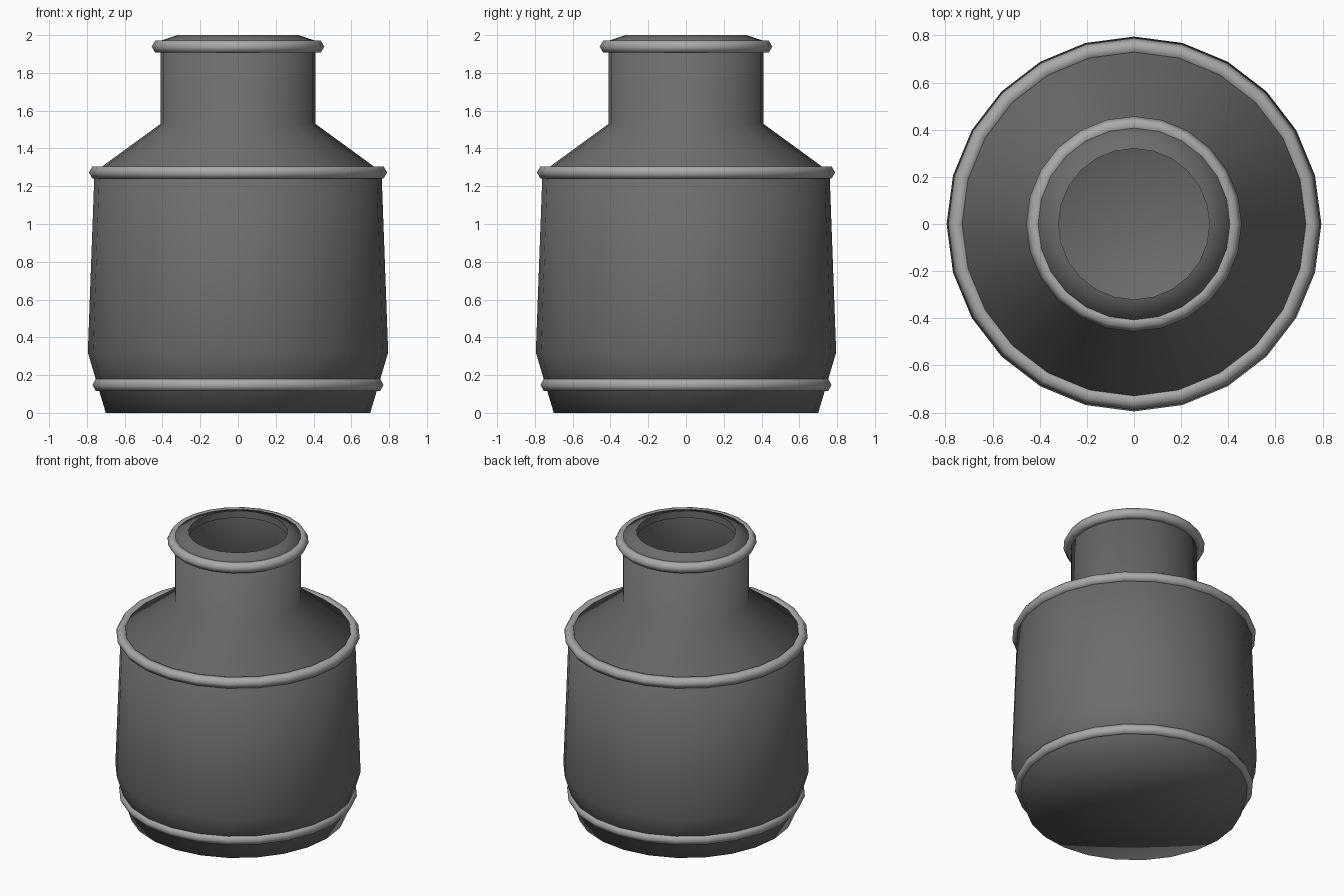
import bpy, bmesh, math

if "Cube" in bpy.data.objects:
    bpy.data.objects.remove(bpy.data.objects["Cube"])

SIDES = 24


def grey(name, v):
    mat = bpy.data.materials.new(name)
    mat.diffuse_color = (v, v, v, 1)
    mat.use_nodes = True
    mat.node_tree.nodes["Principled BSDF"].inputs["Base Color"].default_value = mat.diffuse_color
    return mat


def finish(obj, angle, mat):
    obj.data.materials.append(mat)
    bpy.ops.object.select_all(action='DESELECT')
    obj.select_set(True)
    bpy.context.view_layer.objects.active = obj
    bpy.ops.object.shade_smooth_by_angle(angle=math.radians(angle))


def lathe(name, profile, mat):
    """Revolve (radius, z) points; radius 0 becomes a single pole."""
    bm = bmesh.new()
    rings = []
    for r, z in profile:
        if r == 0:
            rings.append([bm.verts.new((0, 0, z))] * SIDES)
        else:
            rings.append([bm.verts.new((r * math.cos(2 * math.pi * i / SIDES),
                                        r * math.sin(2 * math.pi * i / SIDES), z))
                          for i in range(SIDES)])
    for a, b in zip(rings, rings[1:]):
        for i in range(SIDES):
            j = (i + 1) % SIDES
            bm.faces.new(list(dict.fromkeys((a[i], a[j], b[j], b[i]))))
    bmesh.ops.recalc_face_normals(bm, faces=bm.faces)
    mesh = bpy.data.meshes.new(name)
    bm.to_mesh(mesh)
    bm.free()
    obj = bpy.data.objects.new(name, mesh)
    bpy.context.collection.objects.link(obj)
    finish(obj, 80, mat)


body_metal = grey("dark_metal", 0.15)
hoop_metal = grey("hoop_metal", 0.4)

# Hollow can: base, wall, shoulder, neck, lip, then back down the inside
lathe("can_body", [
    (0, 0), (0.70, 0), (0.795, 0.32), (0.76, 1.275), (0.41, 1.53),
    (0.41, 1.97), (0.32, 2.0),
    (0.32, 1.95), (0.38, 1.94), (0.38, 1.51), (0.725, 1.255),
    (0.76, 0.32), (0.68, 0.03), (0, 0.03)], body_metal)

# Raised hoops around base, shoulder and mouth
for name, radius, z in (("base_hoop", 0.734, 0.148),
                        ("shoulder_hoop", 0.752, 1.273),
                        ("mouth_hoop", 0.42, 1.939)):
    bpy.ops.mesh.primitive_torus_add(
        major_segments=SIDES, minor_segments=6,
        major_radius=radius, minor_radius=0.037, location=(0, 0, z))
    hoop = bpy.context.object
    hoop.name = name
    finish(hoop, 80, hoop_metal)
